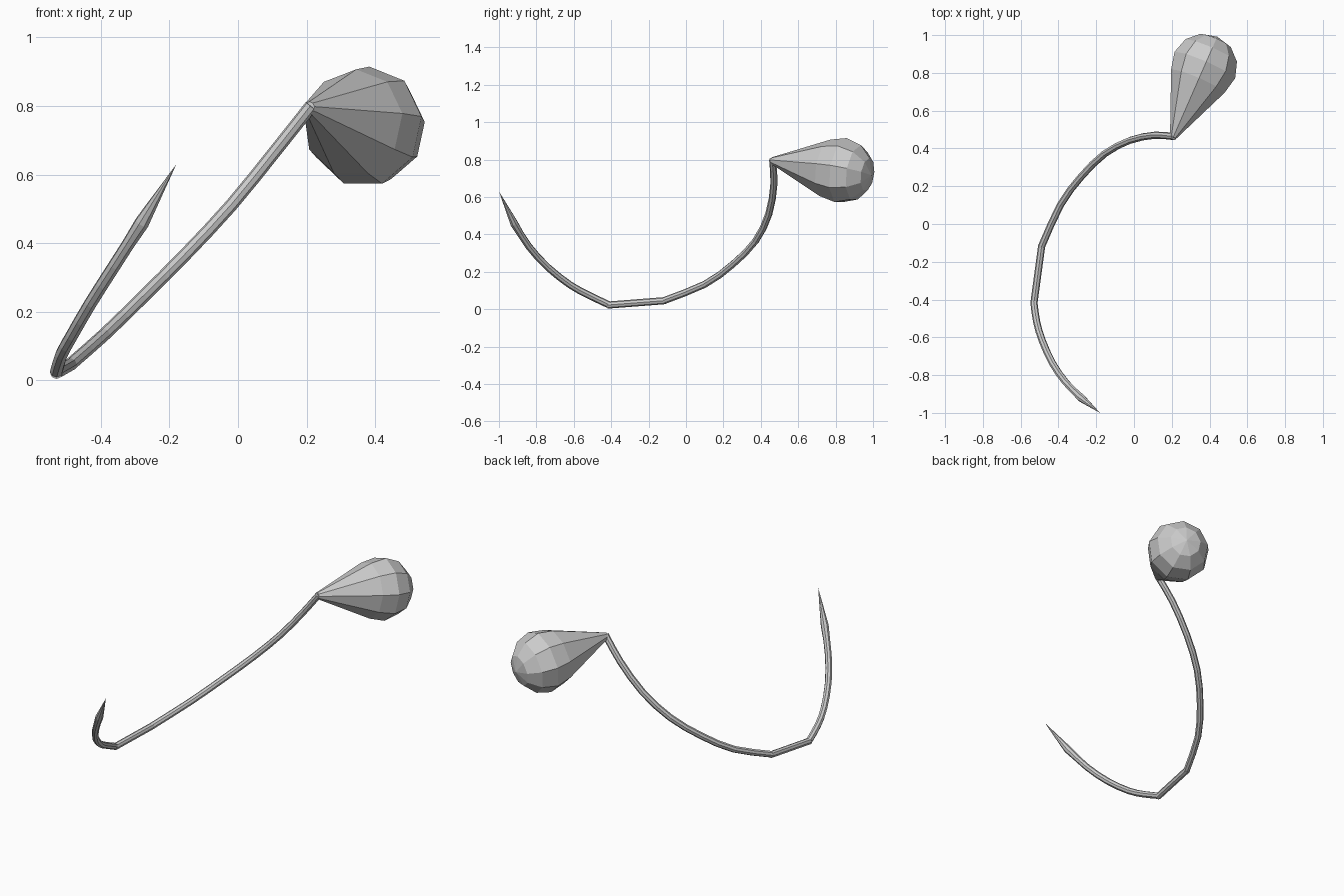
import bpy, bmesh, math
from mathutils import Vector

if "Cube" in bpy.data.objects:
    bpy.data.objects.remove(bpy.data.objects["Cube"])


def sweep(name, points, radii, sides):
    """Loft polygon rings along a path; radius 0 closes to a point."""
    pts = [Vector(p) for p in points]
    bm = bmesh.new()
    up, rings = Vector((0, 0, 1)), []
    for i, p in enumerate(pts):
        t = Vector()
        if i > 0:
            t += (p - pts[i - 1]).normalized()
        if i < len(pts) - 1:
            t += (pts[i + 1] - p).normalized()
        t.normalize()
        up = (up - t * up.dot(t)).normalized()
        side = t.cross(up)
        n = sides if radii[i] > 0 else 1
        rings.append([bm.verts.new(p + radii[i] * (
            up * math.cos(2 * math.pi * k / sides) + side * math.sin(2 * math.pi * k / sides)))
            for k in range(n)])
    for a, b in zip(rings, rings[1:]):
        for k in range(sides):
            m = (k + 1) % sides
            if len(b) == 1:
                bm.faces.new((a[k], a[m], b[0]))
            else:
                bm.faces.new((a[k], a[m], b[m], b[k]))
    for r in (rings[0], rings[-1]):
        if len(r) > 1:
            bm.faces.new(r)
    bmesh.ops.recalc_face_normals(bm, faces=bm.faces)
    me = bpy.data.meshes.new(name)
    bm.to_mesh(me)
    bm.free()
    ob = bpy.data.objects.new(name, me)
    bpy.context.collection.objects.link(ob)
    return ob


def smooth_path(points):
    """Add a Catmull-Rom midpoint between each pair of points."""
    p = [Vector(q) for q in points]
    p = [2 * p[0] - p[1]] + p + [2 * p[-1] - p[-2]]
    out = []
    for i in range(1, len(p) - 2):
        out += [p[i], (9 * (p[i] + p[i + 1]) - p[i - 1] - p[i + 2]) / 16]
    return out + [p[-2]]


R = 0.019

# short curved end of the hook, finishing in a sharp spike
hook = smooth_path([(-0.53, -0.415, 0.025), (-0.515, -0.52, 0.075), (-0.485, -0.62, 0.13),
                    (-0.43, -0.74, 0.225), (-0.36, -0.84, 0.335), (-0.28, -0.92, 0.46)])
sweep("hook_point", hook + [Vector((-0.18, -1.0, 0.63))],
      [R] * (len(hook) - 1) + [0.022, 0.0], 8)

# straight link between the two bends
sweep("straight_link", [(-0.53, -0.42, 0.022), (-0.488, -0.11, 0.046)], [R, R], 8)

# long curved shaft up to the bulb
shaft = smooth_path([(-0.49, -0.12, 0.045), (-0.39, 0.10, 0.133), (-0.28, 0.25, 0.24),
                     (-0.155, 0.372, 0.365), (-0.02, 0.443, 0.51), (0.11, 0.47, 0.67),
                     (0.213, 0.463, 0.80)])
sweep("curved_shaft", shaft, [R] * len(shaft), 8)

# teardrop bulb: narrow neck opening into a nine-sided rounded end
centre, neck = Vector((0.37, 0.83, 0.74)), Vector((0.207, 0.458, 0.795))
axis = (centre - neck).normalized()
lats = [math.radians(a) for a in (-28, 3, 32, 60, 90)]
sweep("bulb", [neck] + [centre + axis * 0.178 * math.sin(a) for a in lats],
      [0.018] + [0.178 * math.cos(a) for a in lats[:-1]] + [0.0], 9)
